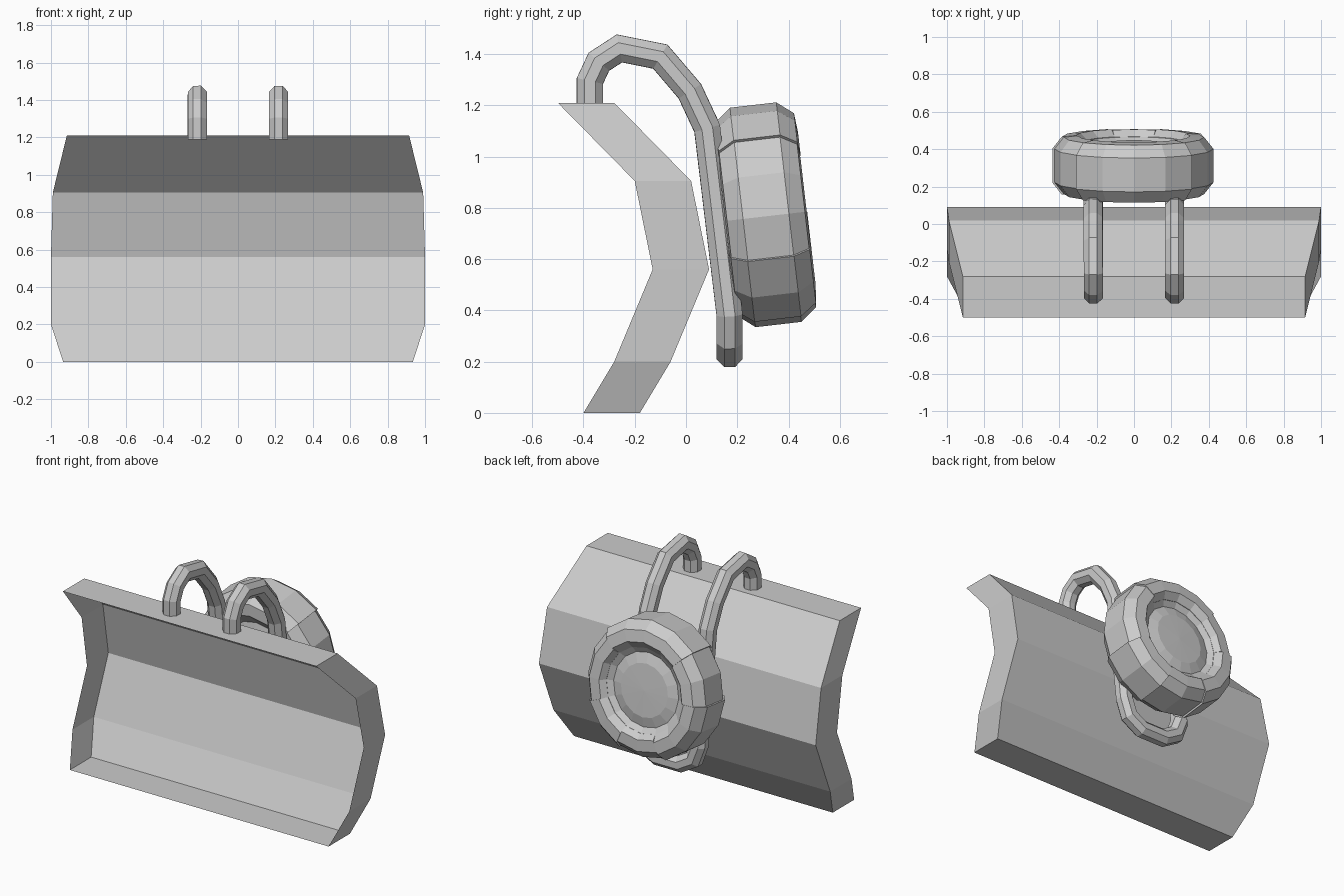
import bpy, bmesh, math
from mathutils import Vector

old = bpy.data.objects.get("Cube")
if old:
    bpy.data.objects.remove(old)

grey = bpy.data.materials.new("plain grey")
grey.use_nodes = True
grey.diffuse_color = (0.6, 0.6, 0.6, 1)
grey.node_tree.nodes["Principled BSDF"].inputs["Base Color"].default_value = (0.6, 0.6, 0.6, 1)


def finish(name, bm):
    bmesh.ops.remove_doubles(bm, verts=bm.verts, dist=0.0005)
    bmesh.ops.recalc_face_normals(bm, faces=bm.faces)
    mesh = bpy.data.meshes.new(name)
    bm.to_mesh(mesh)
    bm.free()
    mesh.materials.append(grey)
    obj = bpy.data.objects.new(name, mesh)
    bpy.context.collection.objects.link(obj)
    return obj


def bridge(bm, a, b, closed):
    """Quads between two equally long vertex rows."""
    count = len(a)
    for i in range(count if closed else count - 1):
        j = (i + 1) % count
        bm.faces.new((a[i], a[j], b[j], b[i]))


# Blade: bent back panels, end caps, top and bottom, open at the front
# each entry: front y, height, half width
profile = [(-0.40, 0, 0.935), (-0.28, 0.20, 1.0), (-0.13, 0.56, 1.0),
           (-0.20, 0.905, 0.99), (-0.50, 1.21, 0.915)]
depth = 0.22
bm = bmesh.new()


def blade_row(side, offset):
    return [bm.verts.new((side * w, y + offset, z)) for y, z, w in profile]


front_l, back_l = blade_row(1, 0), blade_row(1, depth)
front_r, back_r = blade_row(-1, 0), blade_row(-1, depth)
bridge(bm, back_l, back_r, False)
bridge(bm, front_l, back_l, False)
bridge(bm, back_r, front_r, False)
for k in (0, -1):
    bm.faces.new((front_l[k], back_l[k], back_r[k], front_r[k]))
finish("blade", bm)

# Carrying tube: one pipe hooked over the blade on both sides, joined below
hook = [(-0.375, 1.19), (-0.375, 1.295), (-0.34, 1.37), (-0.26, 1.422),
        (-0.10, 1.39), (0.015, 1.255), (0.083, 1.11), (0.17, 0.385)]
half = [Vector((0.217, y, z)) for y, z in hook]
half += [Vector((0.18, 0.17, 0.285)), Vector((0.085, 0.17, 0.23))]
path = half + [Vector((-p.x, p.y, p.z)) for p in reversed(half)]

bm = bmesh.new()
rings = []
guide = Vector((1, 0, 0))
for i, p in enumerate(path):
    before = (p - path[i - 1]).normalized() if i else (path[1] - p).normalized()
    after = (path[i + 1] - p).normalized() if i + 1 < len(path) else before
    tangent = (before + after).normalized()
    miter = 1 / max(0.5, tangent.dot(after))
    guide = (guide - tangent * guide.dot(tangent)).normalized()
    other = tangent.cross(guide)
    bend = after - before
    bend = bend.normalized() if bend.length > 0.001 else None
    ring = []
    for k in range(8):
        a = math.tau * (k + 0.5) / 8
        v = (guide * math.cos(a) + other * math.sin(a)) * 0.055
        if bend:
            v += bend * v.dot(bend) * (miter - 1)
        ring.append(bm.verts.new(p + v))
    rings.append(ring)
for a, b in zip(rings, rings[1:]):
    bridge(bm, a, b, True)
bm.faces.new(rings[0])
bm.faces.new(rings[-1])
finish("carrying_tube", bm)

# Wheel: turned around its own tilted axle
STEPS = 16


def turn(bm, section, first, last, closed, caps):
    rows = []
    for s in range(first, last + 1):
        a = math.tau * s / STEPS
        rows.append([bm.verts.new((r * math.cos(a), t, r * math.sin(a)))
                     for r, t in section])
    for a, b in zip(rows, rows[1:]):
        bridge(bm, a, b, closed)
    if caps:
        bm.faces.new(rows[0])
        bm.faces.new(rows[-1])


def place(obj):
    obj.location = (0, 0.312, 0.767)
    obj.rotation_euler = (math.radians(6.6), 0, 0)


# Tyre in blocks, every other block standing slightly proud
outer = [(0.27, 0.125), (0.30, 0.16), (0.375, 0.153), (0.425, 0.09)]
section = outer + [(r, -t) for r, t in reversed(outer)]
blocks = [(-1, 2), (2, 6), (6, 8), (8, 11), (11, 13), (13, 15)]
for n, (first, last) in enumerate(blocks):
    grow = 0.012 * (n % 2)
    bm = bmesh.new()
    sized = [(r + (grow if r > 0.28 else 0), t * (1 + grow)) for r, t in section]
    turn(bm, sized, first, last, True, True)
    place(finish("tyre_block_%d" % (n + 1), bm))

# Hub: shallow dish on each face with a raised centre
dish = [(0.28, 0.13), (0.235, 0.10), (0.17, 0.118), (0, 0.122)]
for name, side in (("hub_back", 1), ("hub_front", -1)):
    bm = bmesh.new()
    turn(bm, [(r, side * t) for r, t in dish], 0, STEPS, False, False)
    bmesh.ops.dissolve_degenerate(bm, dist=0.0005, edges=bm.edges)
    place(finish(name, bm))
